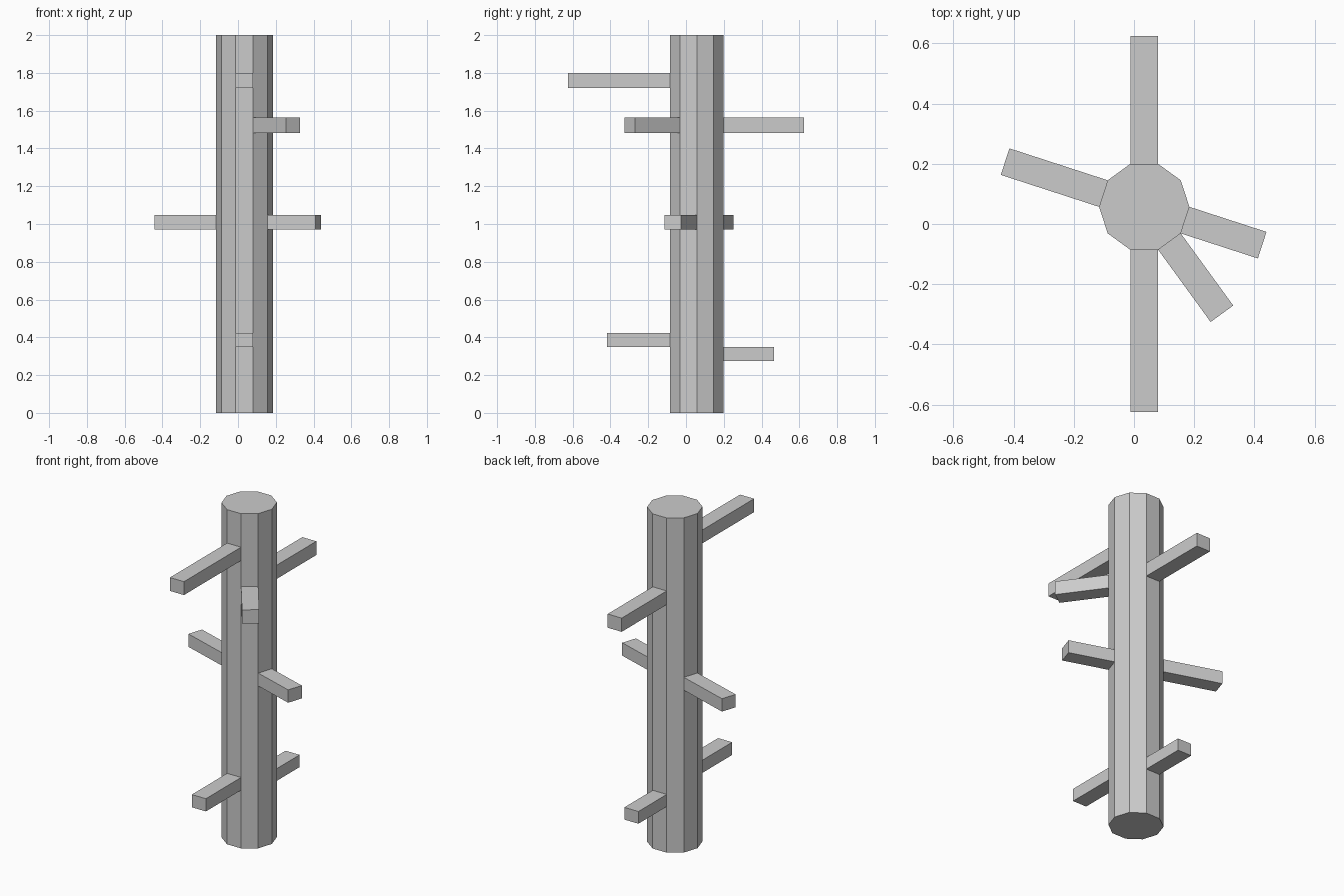
import bpy, bmesh
from math import cos, sin, pi, radians
from mathutils import Vector

if "Cube" in bpy.data.objects:
    bpy.data.objects.remove(bpy.data.objects["Cube"])

SIDES, RADIUS = 10, 0.15
CENTRE = Vector((0.034, 0.057, 0))
APOTHEM = RADIUS * cos(pi / SIDES)

# Heights of the edge loops that cut the trunk where branches grow
LEVELS = [0, 0.275, 0.348, 0.424, 0.97, 1.047, 1.482, 1.564, 1.72, 1.8, 2]

# Branches: (band between loops, direction in degrees, reach from trunk axis)
BRANCHES = [
    (1, 90, 0.41), (2, 270, 0.475),
    (4, 162, 0.486), (4, 342, 0.412),
    (6, 90, 0.568), (6, 306, 0.439),
    (8, 270, 0.682),
]

bm = bmesh.new()

# Trunk: stacked ten-sided rings with caps
rings = [[bm.verts.new(CENTRE + Vector((RADIUS * cos(2 * pi * i / SIDES),
                                        RADIUS * sin(2 * pi * i / SIDES), z)))
          for i in range(SIDES)] for z in LEVELS]
sides = {}
for band, (low, high) in enumerate(zip(rings, rings[1:])):
    for i in range(SIDES):
        j = (i + 1) % SIDES
        sides[band, i] = bm.faces.new((low[i], low[j], high[j], high[i]))
bm.faces.new(rings[0][::-1])
bm.faces.new(rings[-1])

# Branches: trunk faces pulled straight out
for band, angle, reach in BRANCHES:
    face = sides[band, int(angle // (360 / SIDES))]
    tip = bmesh.ops.extrude_discrete_faces(bm, faces=[face])["faces"][0]
    out = Vector((cos(radians(angle)), sin(radians(angle)), 0))
    bmesh.ops.translate(bm, verts=tip.verts, vec=out * (reach - APOTHEM))

bmesh.ops.recalc_face_normals(bm, faces=bm.faces)
mesh = bpy.data.meshes.new("branched_post")
bm.to_mesh(mesh)
bm.free()
bpy.context.collection.objects.link(bpy.data.objects.new("branched_post", mesh))
